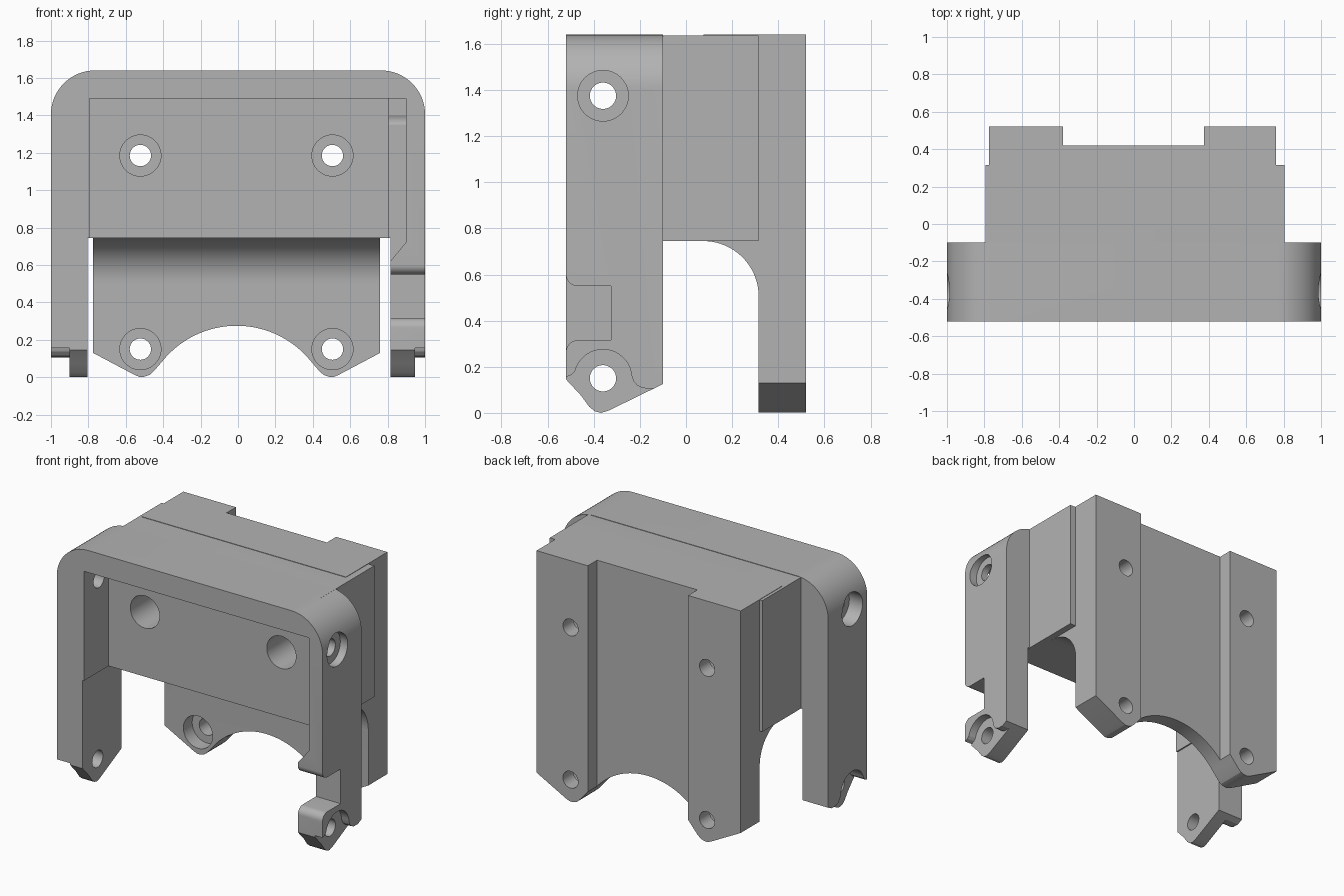
import bpy, bmesh
from math import sin, cos, radians
from mathutils import Vector

cube = bpy.data.objects.get("Cube")
if cube:
    bpy.data.objects.remove(cube, do_unlink=True)

grey = bpy.data.materials.new("plain grey")
grey.use_nodes = True
grey.diffuse_color = (0.45, 0.45, 0.45, 1)
grey.node_tree.nodes["Principled BSDF"].inputs["Base Color"].default_value = (0.45, 0.45, 0.45, 1)


def arc(cx, cy, r, a0, a1, n=16):
    """Points on a circular arc, angles in degrees."""
    angles = [radians(a0 + (a1 - a0) * i / n) for i in range(n + 1)]
    return [(cx + r * cos(a), cy + r * sin(a)) for a in angles]


def prism(name, axis, points, lo, hi):
    """Extrude a profile along x (points are y, z) or along y (points are x, z)."""
    def place(p, t):
        return (t, p[0], p[1]) if axis == "x" else (p[0], t, p[1])
    bm = bmesh.new()
    face = bm.faces.new([bm.verts.new(place(p, lo)) for p in points])
    out = bmesh.ops.extrude_face_region(bm, geom=[face])
    shift = Vector(place((0, 0), hi - lo))
    bmesh.ops.translate(bm, vec=shift, verts=[v for v in out["geom"] if isinstance(v, bmesh.types.BMVert)])
    bmesh.ops.recalc_face_normals(bm, faces=bm.faces)
    mesh = bpy.data.meshes.new(name)
    bm.to_mesh(mesh)
    bm.free()
    mesh.materials.append(grey)
    obj = bpy.data.objects.new(name, mesh)
    bpy.context.collection.objects.link(obj)
    return obj


def box(name, x0, x1, y0, y1, z0, z1):
    return prism(name, "y", [(x0, z0), (x1, z0), (x1, z1), (x0, z1)], y0, y1)


def rod(axis, u, z, r, lo, hi):
    return prism("bore", axis, arc(u, z, r, 0, 360, 48)[:-1], lo, hi)


def combine(target, other, operation):
    """Apply a boolean and remove the helper."""
    mod = target.modifiers.new("combine", "BOOLEAN")
    mod.operation, mod.solver, mod.object = operation, "EXACT", other
    bpy.context.view_layer.objects.active = target
    bpy.ops.object.modifier_apply(modifier=mod.name)
    bpy.data.objects.remove(other, do_unlink=True)


FRONT, FRAME_BACK, PLATE_FRONT, BACK = -0.52, -0.10, 0.315, 0.52
TOP, SHELF = 1.64, 0.745
BOLT_Y, LOW_Z = -0.36, 0.15

# Front frame: an arch with rounded shoulders and two legs
arch = [(1, 0), *arc(0.765, TOP - 0.235, 0.235, 0, 90),
        *arc(-0.765, TOP - 0.235, 0.235, 90, 180), (-1, 0),
        (-0.805, 0), (-0.805, SHELF), (-0.795, SHELF), (-0.795, 1.49),
        (0.805, 1.49), (0.805, SHELF), (0.815, SHELF), (0.815, 0)]
bracket = prism("bracket", "y", arch, FRONT, FRAME_BACK)

# Pointed feet of the legs
side = [(FRONT, 2), (FRONT, 0.145), (-0.455, 0.075), (-0.42, 0.027), (-0.395, 0.007),
        (-0.368, 0), (-0.335, 0.01), (FRAME_BACK, 0.125), (FRAME_BACK, 2)]
combine(bracket, prism("foot_shape", "x", side, -1.1, 1.1), "INTERSECT")

# Cable notch in the left leg, with rounded lips
notch = [(-0.6, 0.6), *arc(-0.47, 0.6, 0.05, 180, 270, 8), (-0.325, 0.55),
         (-0.325, 0.315), *arc(-0.47, 0.265, 0.05, 90, 180, 8), (-0.6, 0.265)]
combine(bracket, prism("notch", "x", notch, 0.7, 1.1), "DIFFERENCE")

# Cable channel inside the left leg
channel = [(0.79, 1.49), (0.897, 1.49), (0.897, 0.72), (0.815, 0.62), (0.79, 0.62)]
combine(bracket, prism("channel", "y", channel, -0.6, -0.309), "DIFFERENCE")

# Bolt seats on the outside of the legs, open at the feet
seat = [(-0.6, 0.155), (-0.515, 0.157), (-0.495, 0.166), *arc(BOLT_Y, LOW_Z, 0.125, 165, 5, 24),
        (-0.227, 0.137), (-0.21, 0.118), (-0.185, 0.107), (-0.14, 0.106), (-0.1, -0.1), (-0.6, -0.1)]
for lo, hi in ((0.945, 1.1), (-1.1, -0.9)):
    combine(bracket, prism("seat", "x", seat, lo, hi), "DIFFERENCE")
    combine(bracket, rod("x", BOLT_Y, 1.375, 0.11, lo, hi), "DIFFERENCE")
for z in (LOW_Z, 1.375):
    for lo, hi in ((0.75, 1.1), (-1.1, -0.75)):
        combine(bracket, rod("x", BOLT_Y, z, 0.057, lo, hi), "DIFFERENCE")

# Solid centre block and the curved web under it
block = box("block", -0.795, 0.805, -0.255, PLATE_FRONT, SHELF, TOP - 0.003)
combine(bracket, block, "UNION")
web = [*arc(0.075, 0.505, 0.24, 90, 0, 24), (0.4, 0.505), (0.4, TOP), (0.075, TOP)]
combine(bracket, prism("web", "x", web, -0.775, 0.76), "UNION")

# Back plate with two pointed lugs and an arched cutout
MID = -0.0075
half = [(0.768, TOP), (0.768, 0.13), (0.545, 0.012), (0.52, 0.002), (0.495, 0.002), (0.465, 0.012), (0.44, 0.035)]
left = [(MID + x, z) for x, z in half]
right = [(MID - x, z) for x, z in reversed(half)]
plate = prism("back_plate", "y", left + arc(MID, -0.235, 0.51, 39, 141, 32) + right, PLATE_FRONT, BACK)
combine(bracket, plate, "UNION")
combine(bracket, box("rear_channel", -0.38, 0.375, 0.42, 0.6, -0.1, 1.8), "DIFFERENCE")

# Four counterbored holes through the block and plate
for x in (-0.522, 0.505):
    for z, start in ((1.185, -0.4), (LOW_Z, 0.2)):
        combine(bracket, rod("y", x, z, 0.11, start, 0.41), "DIFFERENCE")
        combine(bracket, rod("y", x, z, 0.057, start, 0.6), "DIFFERENCE")

# Smooth the curved faces, keep the edges crisp
bpy.ops.object.select_all(action="DESELECT")
bracket.select_set(True)
bpy.context.view_layer.objects.active = bracket
bpy.ops.object.shade_smooth_by_angle(angle=radians(20))
